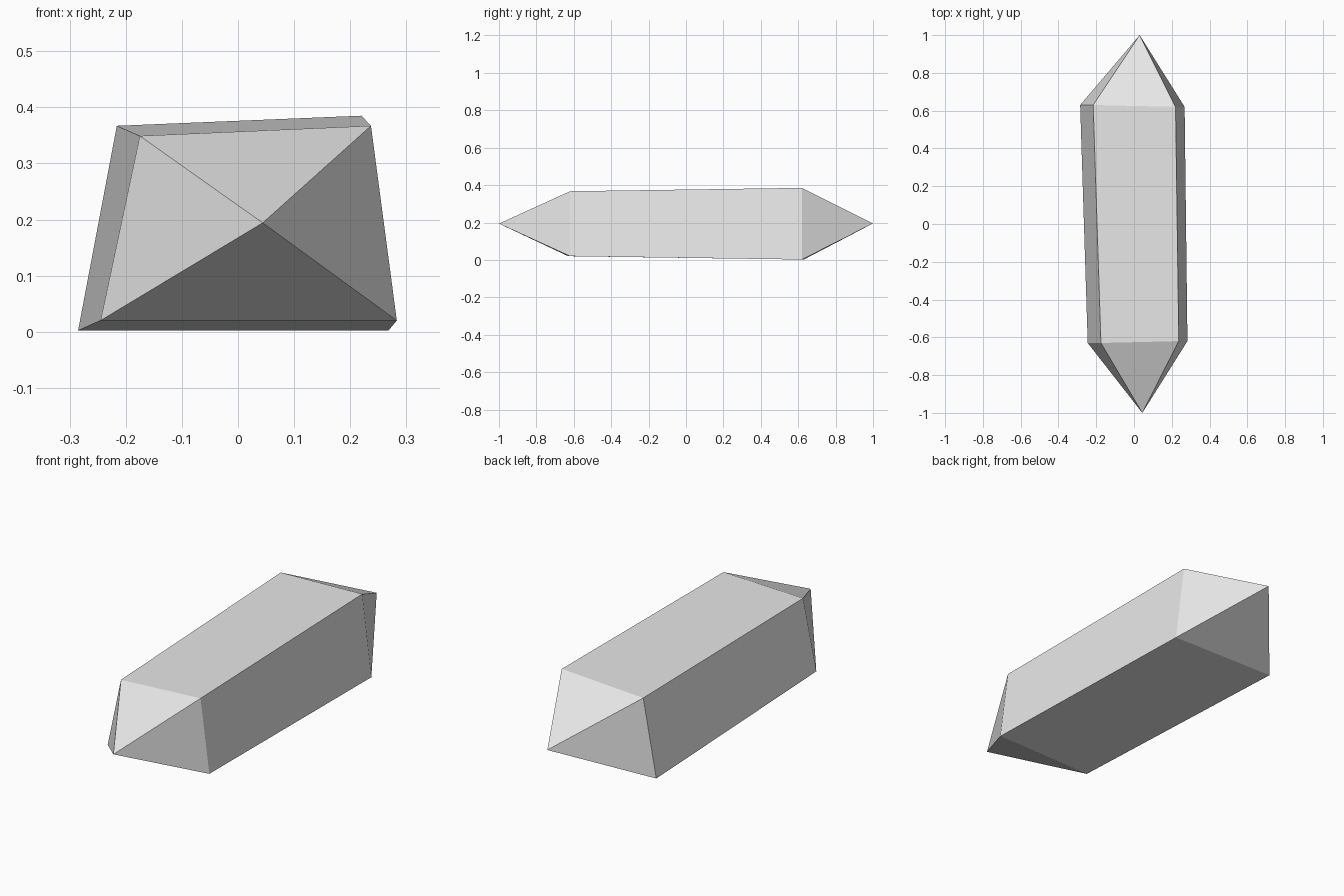
import bpy
import bmesh

cube = bpy.data.objects.get("Cube")
if cube:
    bpy.data.objects.remove(cube, do_unlink=True)

# Single pale grey material
grey = bpy.data.materials.new("pale_grey")
grey.use_nodes = True
color = (0.8, 0.8, 0.8, 1.0)
grey.diffuse_color = color
grey.node_tree.nodes["Principled BSDF"].inputs["Base Color"].default_value = color

# End rings, in order: lower right, lower left, upper left, upper right
front_ring = [(-0.245, -0.63, 0.02), (0.283, -0.62, 0.02),
              (0.237, -0.62, 0.367), (-0.175, -0.63, 0.349)]
back_ring = [(-0.285, 0.63, 0.002), (0.268, 0.62, 0.002),
             (0.22, 0.62, 0.385), (-0.216, 0.63, 0.367)]

bm = bmesh.new()
front = [bm.verts.new(p) for p in front_ring]
back = [bm.verts.new(p) for p in back_ring]
front_tip = bm.verts.new((0.044, -1.0, 0.194))
back_tip = bm.verts.new((0.03, 1.0, 0.195))

# Four long sides and a four-sided point at each end
for i in range(4):
    j = (i + 1) % 4
    bm.faces.new((front[i], back[i], back[j], front[j]))
    bm.faces.new((front_tip, front[i], front[j]))
    bm.faces.new((back_tip, back[j], back[i]))
bmesh.ops.recalc_face_normals(bm, faces=bm.faces[:])

mesh = bpy.data.meshes.new("crystal_shard")
bm.to_mesh(mesh)
bm.free()
mesh.materials.append(grey)
shard = bpy.data.objects.new("crystal_shard", mesh)
bpy.context.collection.objects.link(shard)
